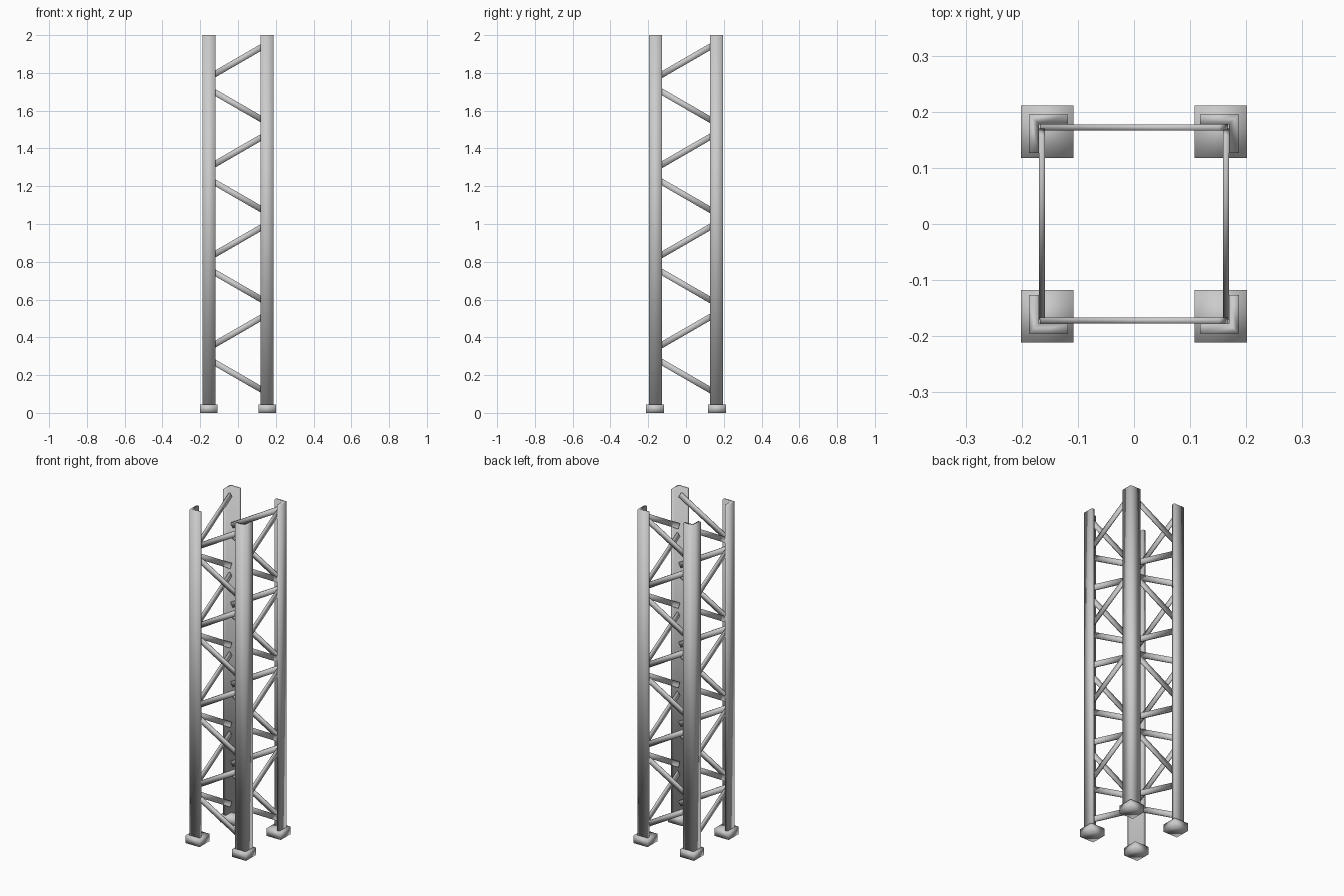
import bpy, bmesh, math
from mathutils import Matrix

if "Cube" in bpy.data.objects:
    bpy.data.objects.remove(bpy.data.objects["Cube"])

LEG_X, LEG_Y = 0.187, 0.1955     # outer corner of the angle legs
FLANGE, THICK = 0.069, 0.018
FOOT_TOP, HEIGHT = 0.045, 2.0
PITCH = math.radians(30)


def finish(name, bm):
    bmesh.ops.recalc_face_normals(bm, faces=bm.faces)
    for f in bm.faces:
        f.smooth = True
    mesh = bpy.data.meshes.new(name)
    bm.to_mesh(mesh)
    bm.free()
    obj = bpy.data.objects.new(name, mesh)
    bpy.context.collection.objects.link(obj)
    return obj


def add_box(bm, size, matrix):
    bmesh.ops.create_cube(bm, size=1, matrix=matrix @ Matrix.Diagonal((*size, 1)))


# L-section corner post, its heel pointing outwards
def leg(name, sx, sy):
    a, t = FLANGE, THICK
    profile = [(0, 0), (a, 0), (a, t), (t, t), (t, a), (0, a)]
    bm = bmesh.new()
    face = bm.faces.new([bm.verts.new((sx * (LEG_X - u), sy * (LEG_Y - v), FOOT_TOP))
                         for u, v in profile])
    out = bmesh.ops.extrude_face_region(bm, geom=[face])
    top = [g for g in out["geom"] if isinstance(g, bmesh.types.BMVert)]
    bmesh.ops.translate(bm, verts=top, vec=(0, 0, HEIGHT - FOOT_TOP))
    return finish(name, bm)


# Square pad under each post
def foot(name, sx, sy):
    bm = bmesh.new()
    add_box(bm, (0.094, 0.094, FOOT_TOP),
            Matrix.Translation((sx * 0.1545, sy * 0.1645, FOOT_TOP / 2)))
    return finish(name, bm)


# Zigzag of flat bars lying in one side of the tower
def lacing(name, placement, length):
    bm = bmesh.new()
    for i in range(8):
        angle = PITCH if i % 2 == 0 else -PITCH
        m = Matrix.Translation((0, 0, 0.195 + 0.2385 * i)) @ Matrix.Rotation(angle, 4, "Y")
        add_box(bm, (length, 0.010, 0.032), placement @ m)
    return finish(name, bm)


for sy, depth in ((-1, "front"), (1, "back")):
    for sx, side in ((-1, "left"), (1, "right")):
        leg(f"{depth}_{side}_leg", sx, sy)
        foot(f"{depth}_{side}_foot", sx, sy)
    lacing(f"{depth}_lacing", Matrix.Translation((0, sy * 0.172, 0)), 0.368)

quarter = Matrix.Rotation(math.pi / 2, 4, "Z")
for sx, side in ((-1, "left"), (1, "right")):
    lacing(f"{side}_lacing", Matrix.Translation((sx * 0.164, 0, 0)) @ quarter, 0.375)
